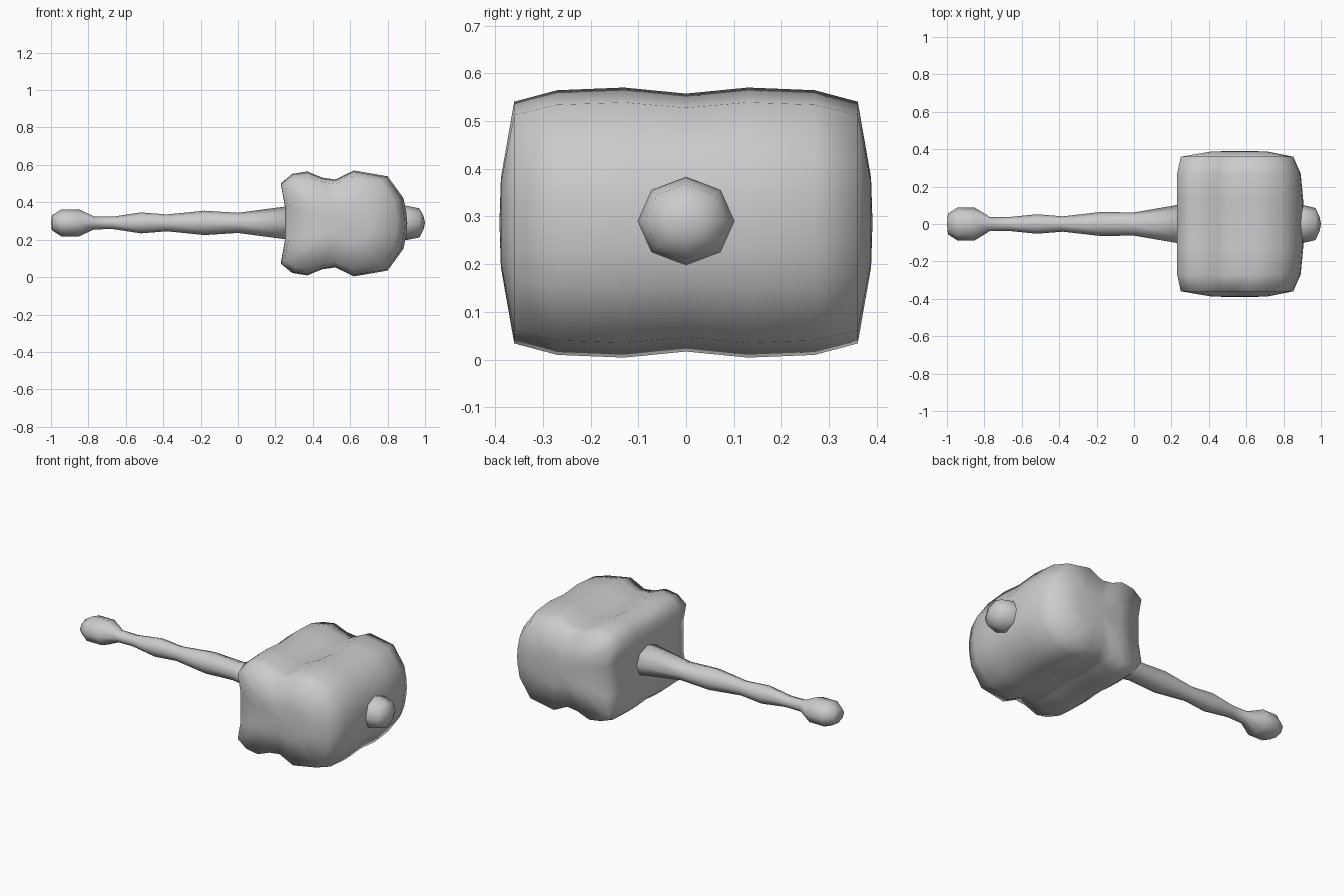
import bpy, bmesh, math

if "Cube" in bpy.data.objects:
    bpy.data.objects.remove(bpy.data.objects["Cube"])

grey = bpy.data.materials.new("plain grey")
grey.diffuse_color = (0.6, 0.6, 0.6, 1)
grey.use_nodes = True
grey.node_tree.nodes["Principled BSDF"].inputs["Base Color"].default_value = grey.diffuse_color
CZ = 0.287


def loft(name, rings, start=None, end=None):
    """Skin closed rings of points; close each end with a fan to a point."""
    bm = bmesh.new()
    rows = [[bm.verts.new(p) for p in r] for r in rings]
    n = len(rows[0])
    for a, b in zip(rows, rows[1:]):
        for i in range(n):
            j = (i + 1) % n
            bm.faces.new((a[i], a[j], b[j], b[i]))
    for row, tip in ((rows[0], start), (rows[-1], end)):
        if tip:
            v = bm.verts.new(tip)
            for i in range(n):
                bm.faces.new((row[i], row[(i + 1) % n], v))
    bmesh.ops.recalc_face_normals(bm, faces=bm.faces)
    for f in bm.faces:
        f.smooth = True
    me = bpy.data.meshes.new(name)
    bm.to_mesh(me)
    bm.free()
    me.materials.append(grey)
    ob = bpy.data.objects.new(name, me)
    bpy.context.collection.objects.link(ob)
    return ob


# Head: side profile (x, half height) with grooves, swept across the width
half = [(.25, 0), (.25, .10), (.23, .215), (.29, .265), (.37, .278), (.45, .245),
        (.52, .235), (.62, .283), (.80, .252), (.885, .135), (.90, .06), (.905, 0)]
profile = half + [(x, -z) for x, z in half[-2:0:-1]]
MID = 0.57


def head_ring(y, left, right, height):
    pts = []
    for x, z in profile:
        dx = x - MID
        dx *= left if dx < 0 else right
        if y == 0 and z == 0 and dx < 0:
            dx += 0.01        # dished handle side
        pts.append((MID + dx, y, CZ + z * height))
    return pts


# y, left reach, right reach, height
stations = [(.388, .45, .42, .33), (.36, .94, .84, .895), (.27, 1, .96, .98),
            (.13, 1, 1, 1)]
rings = [head_ring(-y, l, r, h) for y, l, r, h in stations]
rings.append(head_ring(0, 1, 1, .955))
rings += [head_ring(y, l, r, h) for y, l, r, h in reversed(stations)]
loft("hammer_head", rings, (MID, -.391, CZ), (MID, .391, CZ))


def round_part(name, spec, start, end, sides=8):
    """Loft of ellipses along x; spec rows are x, half width, half height."""
    turn = [2 * math.pi * i / sides for i in range(sides)]
    rings = [[(x, w * math.cos(a), CZ + .003 + h * math.sin(a)) for a in turn]
             for x, w, h in spec]
    loft(name, rings, (start, 0, CZ + .003), (end, 0, CZ + .003))


# Handle with a bulb grip end and gentle swells
round_part("handle", [
    (-.995, .055, .04), (-.945, .087, .072), (-.85, .087, .072), (-.77, .037, .035),
    (-.67, .037, .033), (-.52, .052, .056), (-.38, .041, .045), (-.18, .064, .065),
    (0, .062, .054), (.25, .105, .087)], -1.0, .30)

# Knob on the far face of the head
round_part("end_knob", [(.87, .108, .095), (.91, .10, .09), (.97, .086, .078),
                        (.992, .04, .036)], .85, 1.0)
